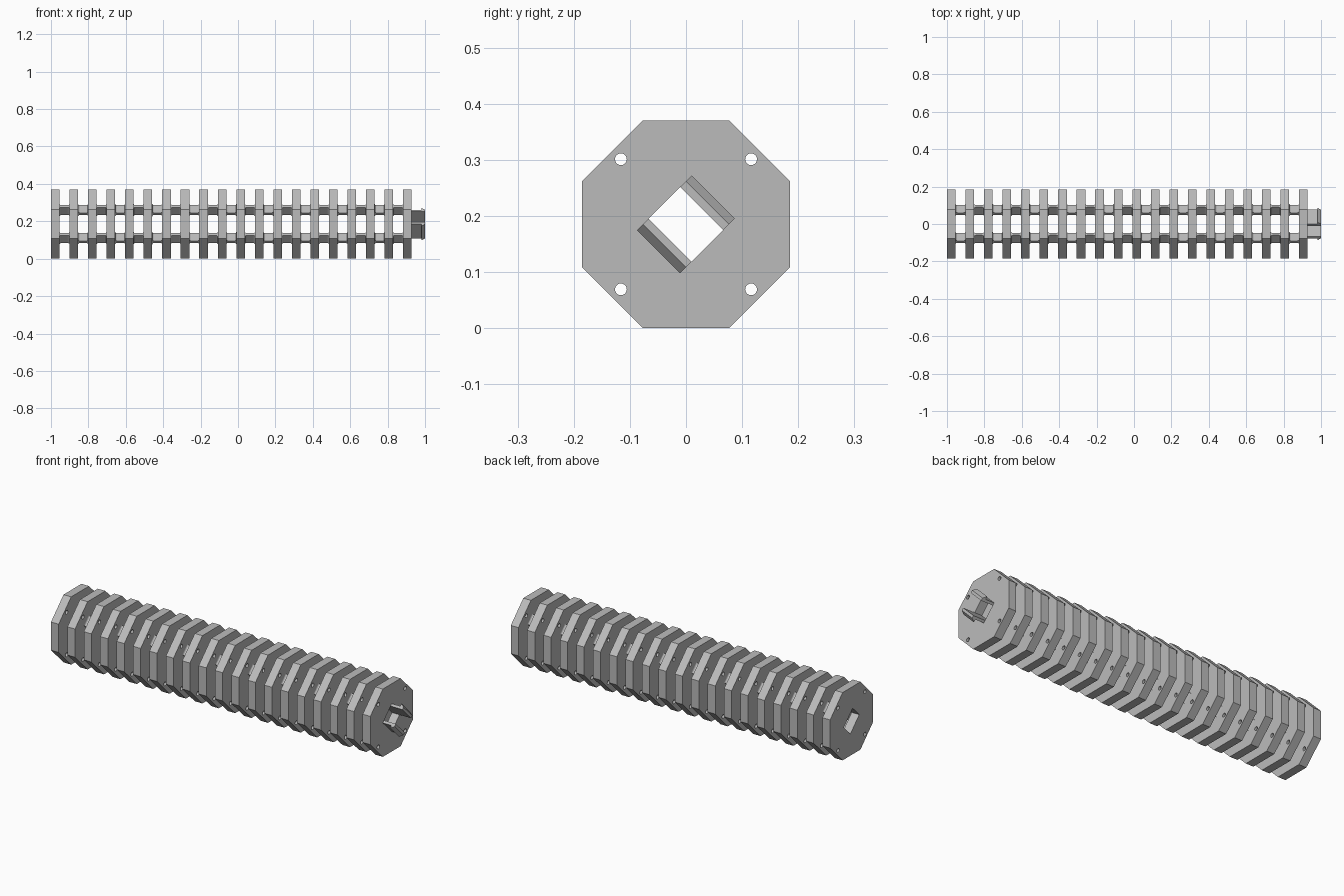
import bpy, bmesh, math
from mathutils import Matrix, Vector

cube = bpy.data.objects.get("Cube")
if cube:
    bpy.data.objects.remove(cube, do_unlink=True)

# Dimensions
COUNT, PITCH, THICK = 20, 0.0991, 0.046
HALF, FLAT = 0.185, 0.077           # octagon half size and half flat side
SLOT_U, SLOT_V = 0.040, 0.054       # diagonal slot half sizes
GAP = PITCH - THICK

grey = bpy.data.materials.new("mid_grey")
grey.use_nodes = True
colour = (0.5, 0.5, 0.5, 1)
grey.diffuse_color = colour
grey.node_tree.nodes["Principled BSDF"].inputs["Base Color"].default_value = colour


def add_object(name, mesh, x=0, angle=0):
    """Place a mesh on the central axis, turned about it."""
    obj = bpy.data.objects.new(name, mesh)
    obj.matrix_world = Matrix.Translation((x, 0, HALF)) @ Matrix.Rotation(angle, 4, "X")
    bpy.context.collection.objects.link(obj)
    return obj


def solid(name, loops, direction):
    """Fill flat outlines (later ones are holes) and extrude them."""
    bm = bmesh.new()
    edges = []
    for loop in loops:
        verts = [bm.verts.new(p) for p in loop]
        edges += [bm.edges.new((v, verts[i - 1])) for i, v in enumerate(verts)]
    bmesh.ops.triangle_fill(bm, edges=edges, use_beauty=True)
    out = bmesh.ops.extrude_face_region(bm, geom=bm.faces[:], use_keep_orig=True)
    moved = [g for g in out["geom"] if isinstance(g, bmesh.types.BMVert)]
    bmesh.ops.translate(bm, verts=moved, vec=direction)
    bmesh.ops.recalc_face_normals(bm, faces=bm.faces[:])
    mesh = bpy.data.meshes.new(name)
    bm.to_mesh(mesh)
    bm.free()
    mesh.materials.append(grey)
    return mesh


# Octagonal plate with a diagonal slot and four cable holes
octagon = []
for k in range(4):
    turn = Matrix.Rotation(k * math.pi / 2, 3, "X")
    octagon += [turn @ Vector((0, HALF, -FLAT)), turn @ Vector((0, HALF, FLAT))]
diagonal = Matrix.Rotation(math.pi / 4, 3, "X")
slot = [diagonal @ Vector((0, a * SLOT_U, b * SLOT_V))
        for a, b in ((1, 1), (-1, 1), (-1, -1), (1, -1))]
loops = [octagon, slot]
for sy in (-1, 1):
    for sz in (-1, 1):
        loops.append([Vector((0, sy * 0.116 + 0.0105 * math.cos(t * math.tau / 20),
                              sz * 0.116 + 0.0105 * math.sin(t * math.tau / 20)))
                      for t in range(20)])
plate = solid("plate", loops, (THICK, 0, 0))

# Flexible hinge strip: thin web with filleted roots, standing off the axis
RADIUS, WEB, FILLET, WIDTH = 0.106, 0.008, 0.010, 0.029
side = []
for i in range(6):
    a = i / 5 * math.pi / 2
    side.append((FILLET * (1 - math.cos(a)), WEB + FILLET * (1 - math.sin(a))))
upper = side + [(GAP - x, h) for x, h in reversed(side)]
outline = upper + [(x, -h) for x, h in reversed(upper)]
hinge = solid("hinge", [[Vector((x, RADIUS + h, -WIDTH)) for x, h in outline]],
              (0, 0, 2 * WIDTH))

# Snap prong with a tapered barb
LENGTH = 2 - (COUNT - 1) * PITCH - THICK
OUTER, BARB, CATCH = 0.054, 0.069, LENGTH - 0.02
profile = [(0, SLOT_U), (LENGTH, SLOT_U), (LENGTH, OUTER), (CATCH, BARB),
           (CATCH, OUTER), (0, OUTER)]
prong = solid("prong", [[Vector((x, u, -SLOT_V)) for x, u in profile]],
              (0, 0, 2 * SLOT_V))

# Stack of plates, hinge pairs alternate between the two diagonals
for i in range(COUNT):
    x = -1 + i * PITCH
    add_object(f"plate_{i + 1}", plate, x)
    if i < COUNT - 1:
        for n in (0, 1):
            angle = math.pi / 4 + (i % 2) * math.pi / 2 + n * math.pi
            add_object(f"hinge_{i + 1}_{'ab'[n]}", hinge, x + THICK, angle)

# Pair of prongs on the end plate
for n in (0, 1):
    add_object(f"snap_prong_{'ab'[n]}", prong, 1 - LENGTH, math.pi / 4 + n * math.pi)
